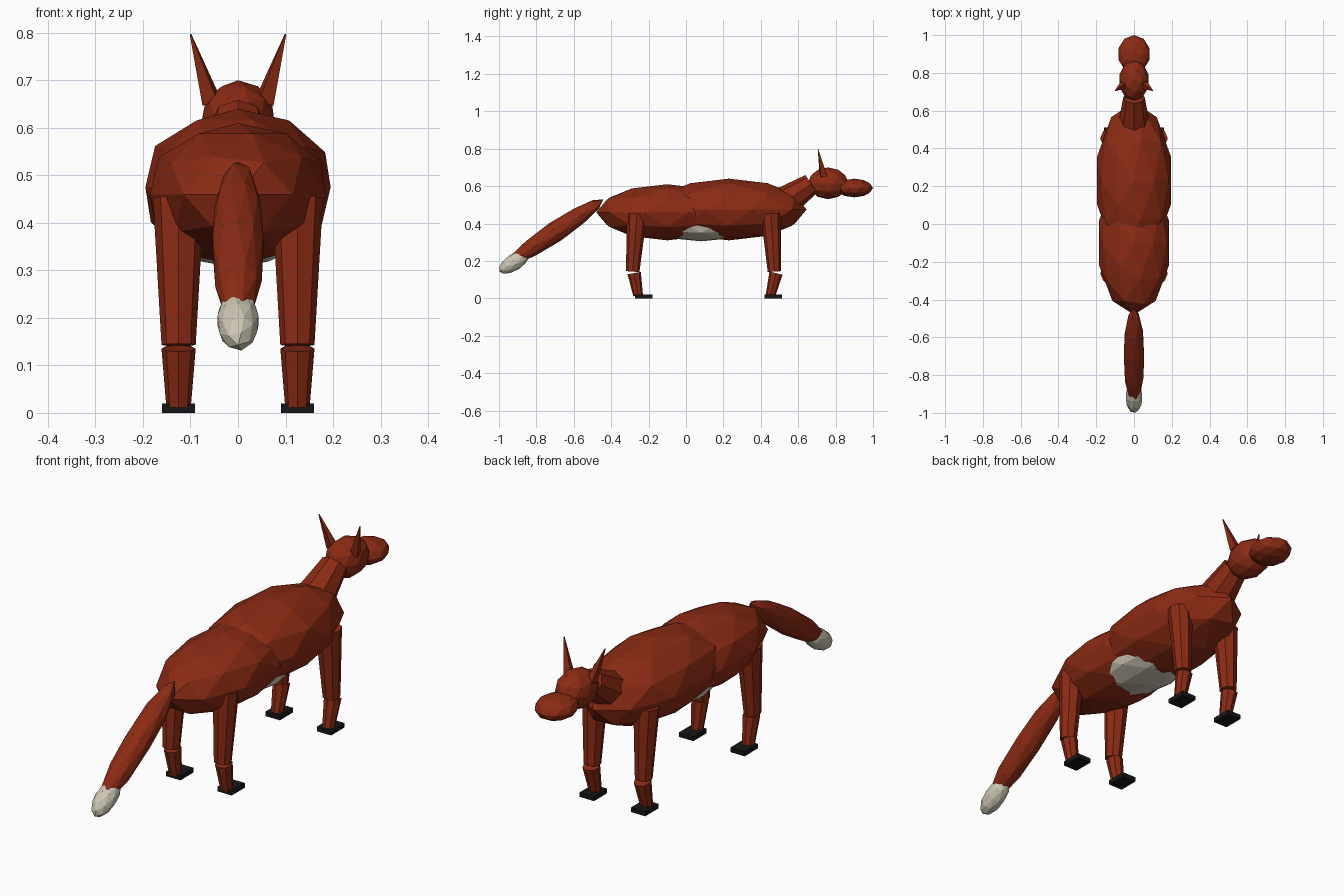
import bpy
from mathutils import Vector

if "Cube" in bpy.data.objects:
    bpy.data.objects.remove(bpy.data.objects["Cube"])


def material(name, rgb):
    m = bpy.data.materials.new(name)
    m.diffuse_color = (*rgb, 1)
    m.use_nodes = True
    m.node_tree.nodes["Principled BSDF"].inputs["Base Color"].default_value = m.diffuse_color
    return m


RUST = material("rust_red", (0.26, 0.024, 0.007))
PALE = material("pale_cream", (0.60, 0.56, 0.45))
BLACK = material("black", (0.008, 0.008, 0.008))


def finish(name, mat):
    ob = bpy.context.object
    ob.name = name
    ob.data.materials.append(mat)
    return ob


def blob(name, mat, centre, radii, axis=None, sub=2):
    """Faceted ellipsoid; its local z follows axis if given."""
    bpy.ops.mesh.primitive_ico_sphere_add(subdivisions=sub, radius=1, location=centre)
    ob = finish(name, mat)
    ob.scale = radii
    if axis:
        ob.rotation_euler = Vector(axis).to_track_quat('Z', 'Y').to_euler()
    return ob


def limb(name, mat, a, b, r1, r2, sides=8):
    """Tapered prism from a to b."""
    a, b = Vector(a), Vector(b)
    d = b - a
    bpy.ops.mesh.primitive_cone_add(vertices=sides, radius1=r1, radius2=r2,
                                    depth=d.length, location=(a + b) / 2)
    ob = finish(name, mat)
    ob.rotation_euler = d.to_track_quat('Z', 'Y').to_euler()
    return ob


# Body and belly
blob("chest", RUST, (0, 0.23, 0.475), (0.205, 0.415, 0.165))
blob("hindquarters", RUST, (0, -0.10, 0.46), (0.195, 0.38, 0.15))
blob("belly", PALE, (0, 0.08, 0.40), (0.155, 0.28, 0.095))

# Neck, head and muzzle
limb("neck", RUST, (0, 0.52, 0.51), (0, 0.67, 0.612), 0.085, 0.057)
blob("head", RUST, (0, 0.76, 0.615), (0.08, 0.11, 0.085))
blob("muzzle", RUST, (0, 0.90, 0.59), (0.086, 0.10, 0.05))

# Tail with pale tip
blob("tail", RUST, (0, -0.70, 0.355), (0.056, 0.056, 0.31), (0, -0.83, -0.56))
blob("tail_tip", PALE, (0, -0.918, 0.194), (0.045, 0.045, 0.095), (0, -0.84, -0.54))

for side, s in (("left", -1), ("right", 1)):
    # Ears and eyes
    limb(side + "_ear", RUST, (s * 0.056, 0.735, 0.655), (s * 0.10, 0.706, 0.797),
         0.024, 0.002, 4)
    blob(side + "_eye", BLACK, (s * 0.055, 0.80, 0.648), (0.008, 0.008, 0.008), sub=1)
    # Legs: hip, knee, ankle and foot positions along y
    for end, hip, knee, ankle, foot in (("front", 0.453, 0.473, 0.452, 0.466),
                                        ("rear", -0.262, -0.285, -0.256, -0.226)):
        x = s * 0.125
        part = f"{end}_{side}_"
        limb(part + "upper_leg", RUST, (x, knee, 0.143), (x, hip, 0.453), 0.036, 0.054)
        limb(part + "lower_leg", RUST, (x, ankle, 0.015), (x, knee + 0.008, 0.135), 0.026, 0.036)
        bpy.ops.mesh.primitive_cube_add(size=1, location=(x, foot, 0.01))
        finish(part + "foot", BLACK).scale = (0.07, 0.092, 0.02)
